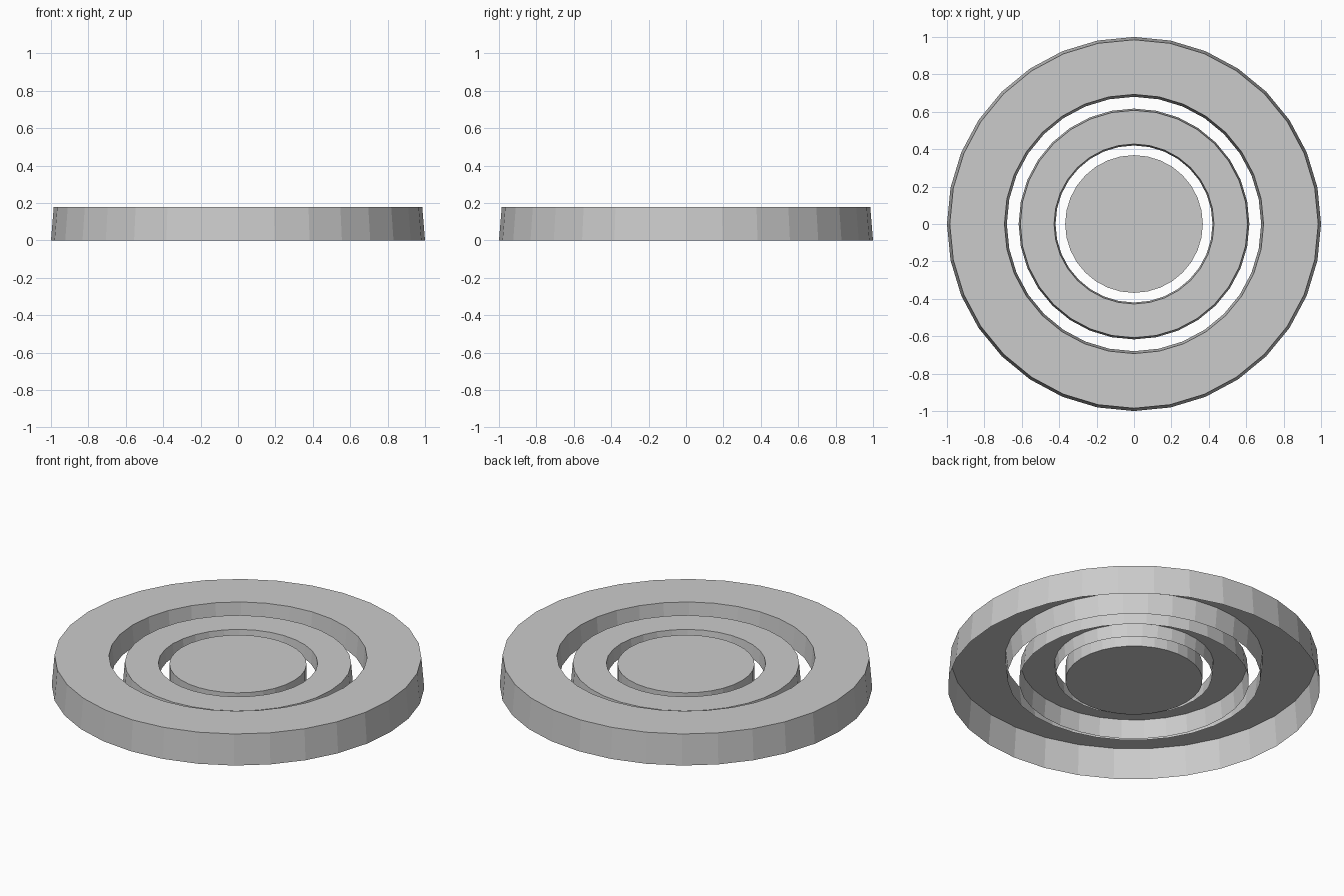
import bpy, bmesh
from math import cos, sin, tau

if "Cube" in bpy.data.objects:
    bpy.data.objects.remove(bpy.data.objects["Cube"])

SIDES = 32

# Ring section (radius, height): outer wall, flat top, shorter inner wall, open underneath
RING = [(1.0, 0.0), (0.985, 0.18), (0.693, 0.18), (0.68, 0.058)]


def lathe(name, profile, scale=1.0, lift=0.0, capped=False):
    bm = bmesh.new()
    loops = []
    for r, z in profile:
        loops.append([bm.verts.new((r * scale * cos(tau * i / SIDES),
                                    r * scale * sin(tau * i / SIDES),
                                    z * scale + lift)) for i in range(SIDES)])
    for a, b in zip(loops, loops[1:]):
        for i in range(SIDES):
            j = (i + 1) % SIDES
            bm.faces.new((a[i], a[j], b[j], b[i]))
    if capped:
        bm.faces.new(loops[0][::-1])
        bm.faces.new(loops[-1])
    mesh = bpy.data.meshes.new(name)
    bm.to_mesh(mesh)
    bm.free()
    obj = bpy.data.objects.new(name, mesh)
    bpy.context.collection.objects.link(obj)
    return obj


# Large ring, a smaller copy nested inside it, and the solid centre disc
lathe("outer_ring", RING)
lathe("inner_ring", RING, scale=0.617, lift=0.03)
lathe("centre_disc", [(0.368, 0.037), (0.368, 0.136)], capped=True)
